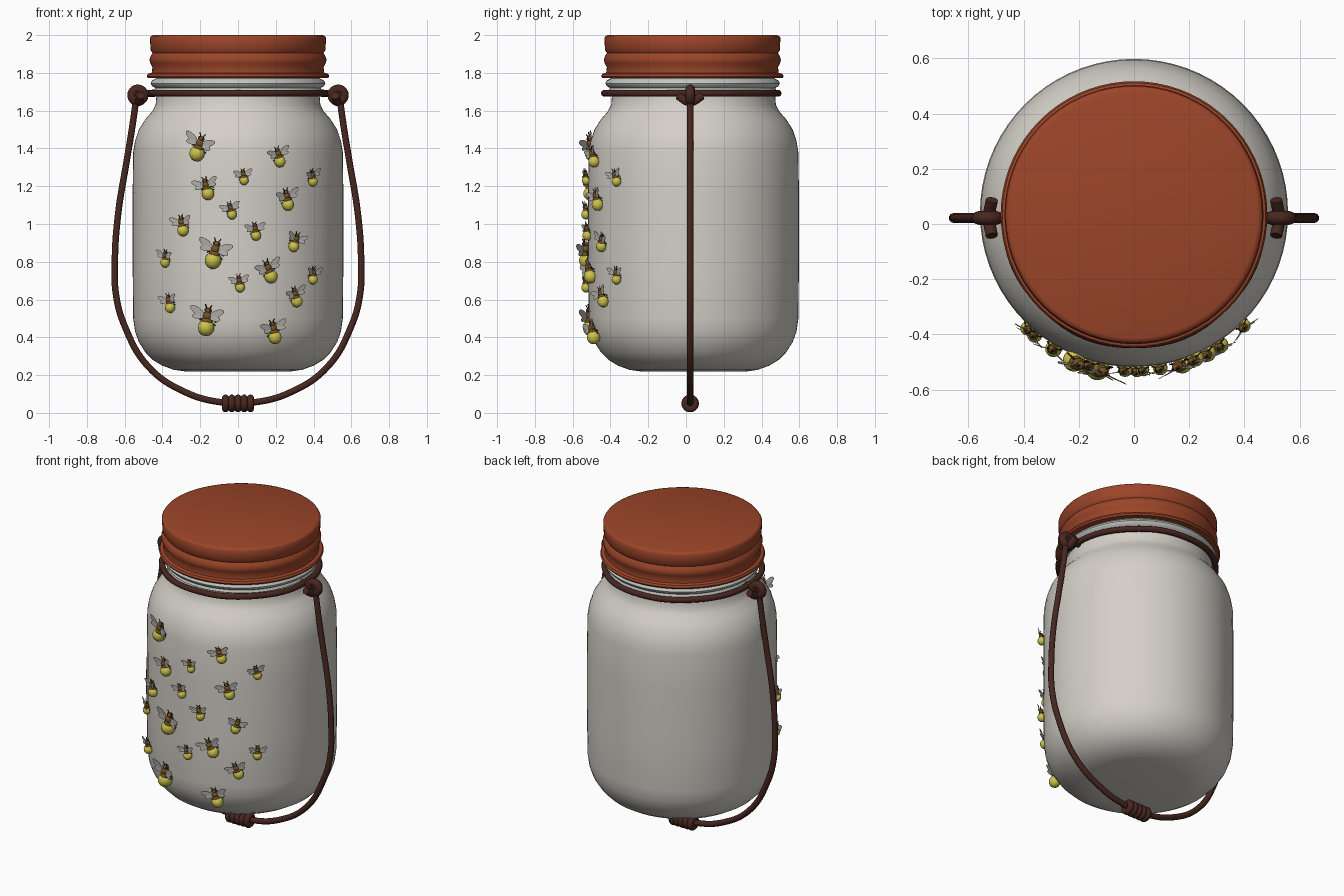
import bpy, bmesh, math
from mathutils import Matrix, Vector

if "Cube" in bpy.data.objects:
    bpy.data.objects.remove(bpy.data.objects["Cube"])


def mat(name, r, g, b):
    m = bpy.data.materials.new(name)
    m.diffuse_color = (r, g, b, 1)
    m.use_nodes = True
    m.node_tree.nodes["Principled BSDF"].inputs["Base Color"].default_value = m.diffuse_color
    return m


GLASS = mat("milky_glass", 0.66, 0.63, 0.58)
RIM = mat("rim_glass", 0.55, 0.57, 0.54)
LID = mat("rust_red_lid", 0.33, 0.06, 0.022)
WIRE = mat("dark_brown_wire", 0.065, 0.02, 0.014)
YELLOW = mat("glow_yellow", 0.60, 0.54, 0.07)
BROWN = mat("bug_brown", 0.17, 0.085, 0.018)
DARK = mat("bug_dark", 0.035, 0.02, 0.01)
WING = mat("wing_grey", 0.46, 0.44, 0.42)


def add(name, mesh, mats):
    ob = bpy.data.objects.new(name, mesh)
    bpy.context.collection.objects.link(ob)
    if not mesh.materials:
        for m in mats:
            mesh.materials.append(m)
    return ob


def smooth(ob, deg=40):
    bpy.ops.object.select_all(action='DESELECT')
    bpy.context.view_layer.objects.active = ob
    ob.select_set(True)
    bpy.ops.object.shade_smooth_by_angle(angle=math.radians(deg))


def lathe(name, profile, m, cy, n=72):
    """Revolve (radius, z) points about a vertical axis at y = cy."""
    bm = bmesh.new()
    vs = [bm.verts.new((r, 0, z)) for r, z in profile]
    es = [bm.edges.new(p) for p in zip(vs, vs[1:])]
    bmesh.ops.spin(bm, geom=vs + es, axis=(0, 0, 1), cent=(0, 0, 0),
                   angle=2 * math.pi, steps=n, use_duplicate=False)
    bmesh.ops.remove_doubles(bm, verts=bm.verts, dist=1e-4)
    bmesh.ops.recalc_face_normals(bm, faces=bm.faces)
    me = bpy.data.meshes.new(name)
    bm.to_mesh(me)
    bm.free()
    ob = add(name, me, [m])
    ob.location.y = cy
    smooth(ob)
    return ob


def tube(name, pts, radius, m, cyclic=False):
    """Smooth round wire through the points, turned into a mesh."""
    cu = bpy.data.curves.new(name, 'CURVE')
    cu.dimensions = '3D'
    cu.bevel_depth, cu.bevel_resolution = radius, 3
    cu.resolution_u, cu.use_fill_caps = 8, True
    sp = cu.splines.new('BEZIER')
    sp.bezier_points.add(len(pts) - 1)
    sp.use_cyclic_u = cyclic
    for bp, p in zip(sp.bezier_points, pts):
        bp.co = p
        bp.handle_left_type = bp.handle_right_type = 'AUTO'
    ob = add(name, cu, [m])
    bpy.ops.object.select_all(action='DESELECT')
    bpy.context.view_layer.objects.active = ob
    ob.select_set(True)
    bpy.ops.object.convert(target='MESH')
    smooth(bpy.context.object, 50)


def ring(centre, a, b, r):
    """Eight points on a circle spanned by the unit vectors a and b."""
    c, a, b = Vector(centre), Vector(a), Vector(b)
    return [c + r * (math.cos(t) * a + math.sin(t) * b)
            for t in (i * math.pi / 4 for i in range(8))]


# Jar body, glass rim and screw lid
lathe("jar_body", [(0, .225), (.27, .218), (.34, .228), (.40, .25), (.45, .28), (.49, .32),
                   (.525, .375), (.545, .43), (.555, .50), (.558, .80), (.558, 1.15),
                   (.555, 1.38), (.545, 1.44), (.525, 1.50), (.49, 1.555), (.455, 1.595),
                   (.436, 1.63), (.432, 1.68), (.432, 1.72), (0, 1.72)], GLASS, .04)
lathe("jar_rim", [(.42, 1.69), (.445, 1.705), (.438, 1.72), (.455, 1.73), (.462, 1.745),
                  (.455, 1.76), (.435, 1.77), (.435, 1.80)], RIM, .035)
lathe("lid", [(0, 1.785), (.46, 1.775), (.477, 1.772), (.483, 1.782), (.477, 1.795),
              (.457, 1.80), (.453, 1.83), (.464, 1.85), (.469, 1.87), (.462, 1.89),
              (.452, 1.905), (.463, 1.92), (.466, 1.985), (.46, 1.995), (.447, 2.0),
              (0, 1.998)], LID, .034)

# Wire ring around the neck
HY = .022
tube("neck_wire", ring((0, .028, 1.692), (1, 0, 0), (0, 1, 0), .46), .018, WIRE, True)

# Hanging handle, hooked in an eyelet on each side
half = [(.535, 1.69), (.562, 1.50), (.59, 1.33), (.635, 1.05), (.652, .80), (.645, .62),
        (.60, .46), (.475, .245), (.28, .11), (.08, .055)]
path = [(-x, HY, z) for x, z in half] + [(x, HY, z) for x, z in reversed(half)]
tube("handle", path, .018, WIRE)
for s, side in ((-1, "left"), (1, "right")):
    tube("eyelet_" + side, ring((s * .53, HY, 1.682), (1, 0, 0), (0, 0, 1), .032), .025, WIRE, True)
    tube("cross_knot_" + side, [(s * .515, HY - .065, 1.68), (s * .525, HY, 1.645),
                                (s * .515, HY + .065, 1.68)], .022, WIRE)
    tube("neck_link_" + side, [(s * .44, HY, 1.692), (s * .55, HY, 1.69)], .02, WIRE)
    tube("hook_" + side, [(s * .50, HY, 1.66), (s * .515, HY, 1.71), (s * .545, HY, 1.715),
                          (s * .565, HY, 1.67)], .021, WIRE)

# Wire coil at the middle of the handle
for i in range(5):
    x = (i - 2) * .033
    tube(f"handle_coil_{i + 1}", ring((x, HY, .05), (0, 1, 0), (0, 0, 1), .028), .019, WIRE, True)


# One firefly mesh: unit abdomen radius, x right, y toward head, z off the glass
def firefly_mesh():
    bm = bmesh.new()

    def paint(verts, idx):
        for f in {f for v in verts for f in v.link_faces}:
            f.material_index = idx
            f.smooth = idx != 3

    def ball(x, y, z, sx, sy, sz, idx):
        M = Matrix.Translation((x, y, z)) @ Matrix.Diagonal((sx, sy, sz, 1))
        g = bmesh.ops.create_uvsphere(bm, u_segments=14, v_segments=9, radius=1, matrix=M)
        paint(g['verts'], idx)

    ball(0, 0, .45, .95, 1.0, .95, 0)         # glowing abdomen
    ball(0, .75, .55, .66, .5, .6, 1)         # brown waist
    ball(0, 1.35, .6, .52, .55, .5, 1)        # thorax
    ball(0, 1.95, .6, .38, .32, .36, 1)       # head
    for s in (-1, 1):
        ball(s * .3, 2.0, .7, .15, .17, .17, 2)   # eyes
        # two wing plates on each side
        for ang, ln, w in ((28, 1.0, .42), (-8, .72, .34)):
            M = (Matrix.Translation((s * .3, 1.3, .75)) @
                 Matrix.Rotation(math.radians(s * ang), 4, 'Z') @
                 Matrix.Rotation(math.radians(-s * 12), 4, 'Y') @
                 Matrix.Translation((s * ln, 0, 0)) @ Matrix.Diagonal((ln, w, .05, 1)))
            g = bmesh.ops.create_cone(bm, cap_ends=True, segments=14, radius1=1,
                                      radius2=1, depth=1, matrix=M)
            paint(g['verts'], 3)
        # legs and antennae as thin sticks
        for p, q in (((.3, 1.2, .4), (1.0, .75, .1)), ((.3, .9, .4), (.95, .35, .05)),
                     ((.12, 2.1, .65), (.4, 2.65, .8))):
            p, q = Vector((s * p[0], *p[1:])), Vector((s * q[0], *q[1:]))
            M = (Matrix.Translation((p + q) / 2) @
                 (q - p).to_track_quat('Z', 'Y').to_matrix().to_4x4())
            g = bmesh.ops.create_cone(bm, cap_ends=True, segments=6, radius1=.08,
                                      radius2=.06, depth=(q - p).length, matrix=M)
            paint(g['verts'], 2)
    me = bpy.data.meshes.new("firefly")
    bm.to_mesh(me)
    bm.free()
    return me


# Fireflies on the front of the glass: x, z, abdomen radius, lean in degrees
FLIES = [(-.217, 1.373, .043, 20), (.222, 1.331, .032, -17), (.032, 1.230, .025, -8),
         (.397, 1.225, .027, -14), (-.159, 1.161, .035, -12), (.265, 1.103, .034, -14),
         (-.032, 1.050, .027, -14), (-.291, .966, .032, -7), (.095, .939, .028, -8),
         (.296, .881, .030, 15), (-.386, .796, .027, 8), (-.132, .807, .046, 14),
         (.175, .722, .037, -22), (.011, .664, .027, -8), (.397, .706, .027, 0),
         (.312, .590, .032, -20), (-.360, .558, .029, -8), (-.169, .452, .046, 9),
         (.196, .400, .037, -14)]
fly = firefly_mesh()
for i, (x, z, s, lean) in enumerate(FLIES):
    ob = add(f"firefly_{i + 1:02d}", fly, [YELLOW, BROWN, DARK, WING])
    R = .557 if z > .5 else .548
    a = math.asin(x / (R + .45 * s))
    u, n = Vector((math.cos(a), math.sin(a), 0)), Vector((math.sin(a), -math.cos(a), 0))
    basis = Matrix((u, (0, 0, 1), n)).transposed().to_4x4()
    ob.matrix_world = (Matrix.Translation(n * R + Vector((0, .04, z))) @ basis @
                       Matrix.Rotation(math.radians(-lean), 4, 'Z') @ Matrix.Scale(s, 4))
